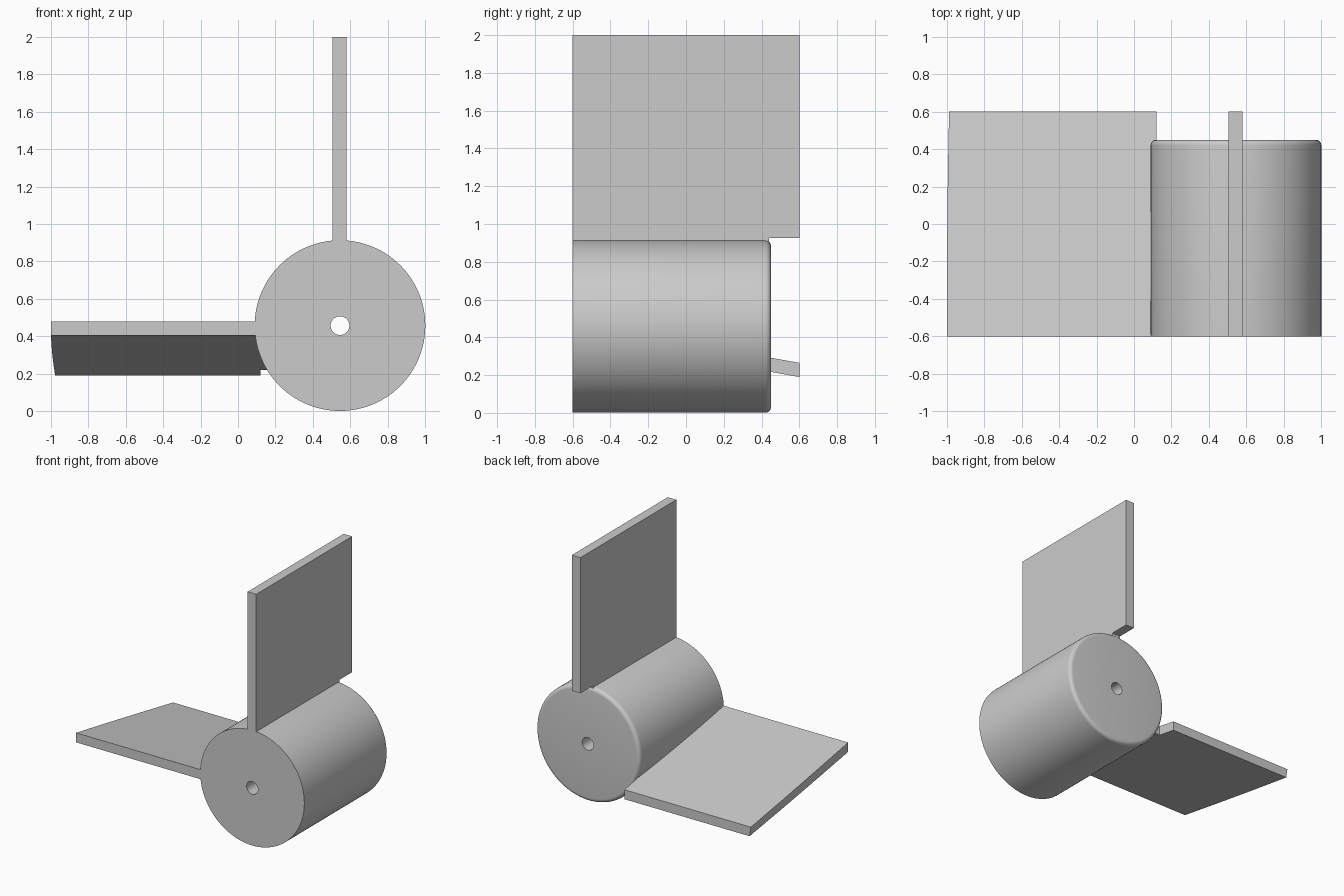
import bpy, bmesh
from math import sqrt, sin, cos, pi, tau, radians
from mathutils import Vector

if "Cube" in bpy.data.objects:
    bpy.data.objects.remove(bpy.data.objects["Cube"])

grey = bpy.data.materials.new("light grey")
grey.use_nodes = True
GREY = (0.6, 0.6, 0.6, 1)
grey.diffuse_color = GREY
grey.node_tree.nodes["Principled BSDF"].inputs["Base Color"].default_value = GREY

# Hub axis, radius, blade reach and depth limits
CX, CZ, R, REACH = 0.545, 0.457, 0.456, 1.545
FRONT, HUB_BACK, BACK = -0.6, 0.45, 0.6
NOTCH = 0.44


def finish(name, bm):
    bmesh.ops.recalc_face_normals(bm, faces=bm.faces)
    mesh = bpy.data.meshes.new(name)
    bm.to_mesh(mesh)
    bm.free()
    mesh.materials.append(grey)
    obj = bpy.data.objects.new(name, mesh)
    bpy.context.collection.objects.link(obj)
    return obj


def plate(name, side_a, side_b):
    """Solid slab between two matching outlines."""
    bm = bmesh.new()
    a = [bm.verts.new(p) for p in side_a]
    b = [bm.verts.new(p) for p in side_b]
    bm.faces.new(a)
    bm.faces.new(b[::-1])
    for i in range(len(a)):
        j = (i + 1) % len(a)
        bm.faces.new((a[i], b[i], b[j], a[j]))
    return finish(name, bm)


def ring_x(radius, z):
    """Left-hand x of a circle round the hub axis at height z."""
    return CX - sqrt(radius ** 2 - (z - CZ) ** 2)


# Hub: lathed drum with a through bore and a rounded back rim
ROUND, BORE, STEPS = 0.03, 0.05, 128
profile = [(BORE, FRONT), (R, FRONT)]
for i in range(7):
    t = i / 6 * pi / 2
    profile.append((R - ROUND + ROUND * cos(t), HUB_BACK - ROUND + ROUND * sin(t)))
profile.append((BORE, HUB_BACK))
bm = bmesh.new()
rings = [[bm.verts.new((CX + r * cos(k * tau / STEPS), y, CZ + r * sin(k * tau / STEPS)))
          for k in range(STEPS)] for r, y in profile]
for n, ring in enumerate(rings):
    nxt = rings[(n + 1) % len(rings)]
    for k in range(STEPS):
        m = (k + 1) % STEPS
        bm.faces.new((ring[k], ring[m], nxt[m], nxt[k]))
hub = finish("hub", bm)
bpy.context.view_layer.objects.active = hub
hub.select_set(True)
bpy.ops.object.shade_smooth_by_angle(angle=radians(30))
hub.select_set(False)

# Upright blade: straight slab, notched behind the hub
outline = [(FRONT, CZ + R - 0.01), (NOTCH, CZ + R - 0.01), (NOTCH, 0.925),
           (BACK, 0.925), (BACK, 2.0), (FRONT, 2.0)]
plate("upright_blade", [(0.505, y, z) for y, z in outline],
      [(0.58, y, z) for y, z in outline])


# Side blade: sloping slab, outer edge following a circle round the hub
def slope_outline(z_front, drop=0.215, n=12):
    height = lambda y: z_front - drop * (y - FRONT) / (BACK - FRONT)
    outer = [FRONT + (BACK - FRONT) * i / n for i in range(n + 1)]
    inner = [NOTCH + (FRONT - NOTCH) * i / n for i in range(n + 1)]
    pts = [(ring_x(REACH, height(y)), y, height(y)) for y in outer]
    pts += [(0.12, y, height(y)) for y in (BACK, NOTCH)]
    pts += [(ring_x(R - 0.006, height(y)), y, height(y)) for y in inner]
    return pts


plate("side_blade", slope_outline(0.48), slope_outline(0.405))
